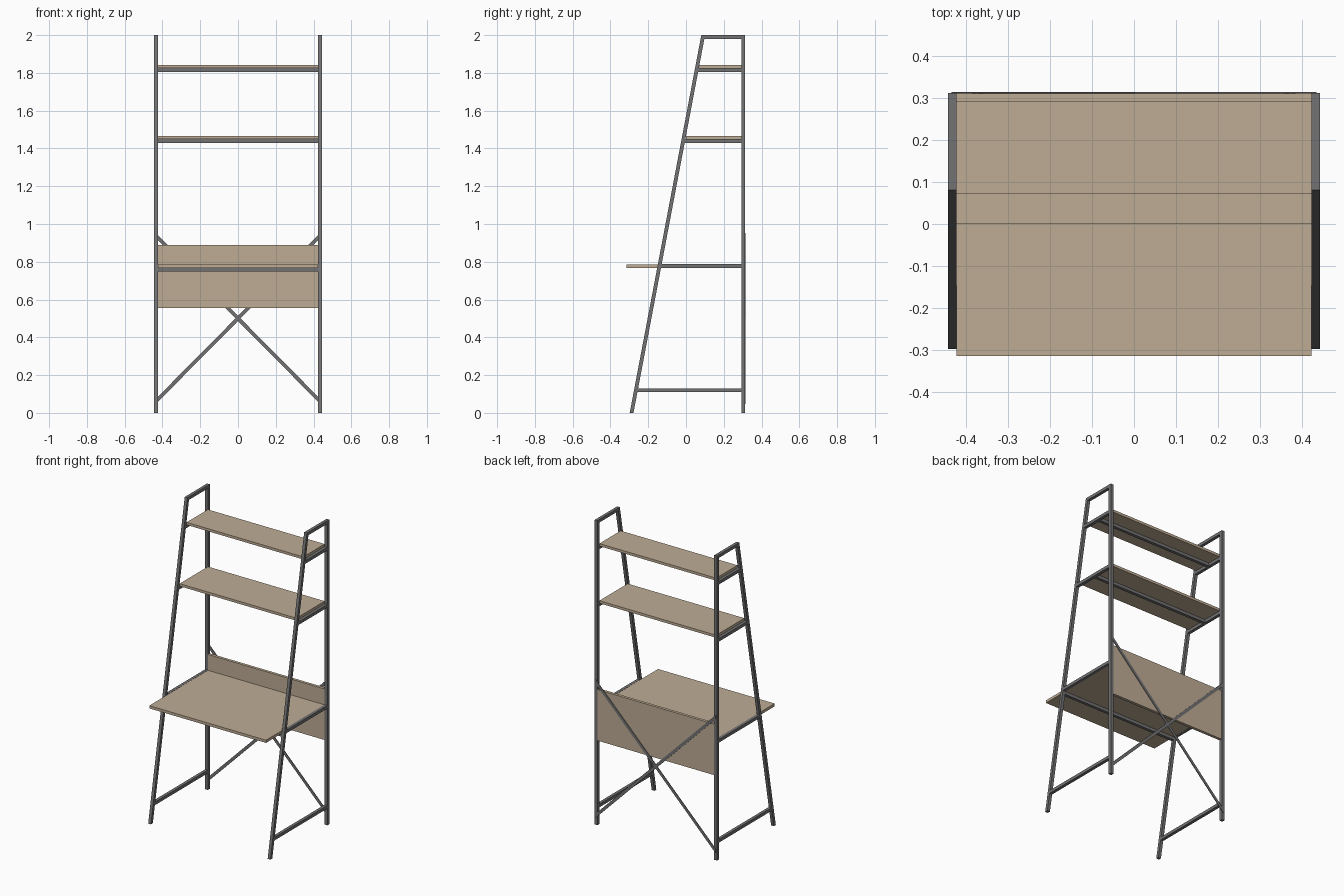
import bpy

if "Cube" in bpy.data.objects:
    bpy.data.objects.remove(bpy.data.objects["Cube"])

W = 0.444          # outer half width
T = 0.02           # tube size
XI = W - T         # inner half width
YB = 0.313         # back of the rear posts


def material(name, rgb):
    m = bpy.data.materials.new(name)
    m.diffuse_color = (*rgb, 1)
    m.use_nodes = True
    m.node_tree.nodes["Principled BSDF"].inputs["Base Color"].default_value = m.diffuse_color
    return m


metal = material("dark grey metal", (0.17, 0.17, 0.175))
wood = material("light wood", (0.52, 0.415, 0.30))


def solid(name, verts, mat):
    """Six-sided block: first four corners are one cap, last four the other."""
    faces = [(3, 2, 1, 0), (4, 5, 6, 7)]
    faces += [(i, (i + 1) % 4, (i + 1) % 4 + 4, i + 4) for i in range(4)]
    me = bpy.data.meshes.new(name)
    me.from_pydata(verts, [], faces)
    me.materials.append(mat)
    ob = bpy.data.objects.new(name, me)
    bpy.context.collection.objects.link(ob)
    return ob


def side_profile(name, pts, x0, x1, mat):
    """Extrude a (y, z) outline along x."""
    return solid(name, [(x, y, z) for x in (x0, x1) for y, z in pts], mat)


def box(name, x0, x1, y0, y1, z0, z1, mat):
    return side_profile(name, [(y0, z0), (y1, z0), (y1, z1), (y0, z1)], x0, x1, mat)


def leg_y(z):
    """Front face of the slanted leg at height z."""
    return -0.298 + 0.1895 * z


# Side frames
for side, x0, x1 in (("left", -W, -XI), ("right", XI, W)):
    box(side + "_rear_post", x0, x1, YB - T, YB, 0, 2, metal)
    side_profile(side + "_front_leg",
                 [(leg_y(0), 0), (leg_y(0) + T, 0), (leg_y(2) + T, 2), (leg_y(2), 2)],
                 x0, x1, metal)
    # rails between the leg and the post
    for part, z in (("foot_rail", 0.11), ("desk_rail", 0.767), ("middle_shelf_rail", 1.43),
                    ("upper_shelf_rail", 1.805), ("top_rail", 1.98)):
        side_profile(side + "_" + part,
                     [(leg_y(z) + T, z), (YB - T, z), (YB - T, z + T),
                      (leg_y(z + T) + T, z + T)], x0, x1, metal)

# Desk top with its cross bar between the front legs
box("desk_top", -XI, XI, -0.315, YB - T, 0.768, 0.786, wood)
box("desk_cross_bar", -XI, XI, leg_y(0.757), leg_y(0.757) + T, 0.748, 0.768, metal)

# Shelves, each on a central cross bar
for name, y0, z in (("middle_shelf", 0.0, 1.45), ("upper_shelf", 0.072, 1.825)):
    box(name, -XI, XI, y0, YB - T, z, z + 0.017, wood)
    mid = (y0 + YB - T) / 2
    box(name + "_cross_bar", -XI, XI, mid - T / 2, mid + T / 2, z - T, z, metal)

# Back panel
box("back_panel", -XI, XI, YB - T, YB - 0.001, 0.555, 0.89, wood)

# Crossed flat braces on the back
for name, s in (("brace_rising_right", 1), ("brace_rising_left", -1)):
    h = 0.0135
    pts = [(-0.436, 0.06 - h), (0.436, 0.94 - h), (0.436, 0.94 + h), (-0.436, 0.06 + h)]
    if s < 0:
        pts = [(-x, z) for x, z in reversed(pts)]
    solid(name, [(x, y, z) for y in (0.3155, 0.3115) for x, z in pts], metal)

# Consistent outward normals
import bmesh
for ob in bpy.context.collection.objects:
    bm = bmesh.new()
    bm.from_mesh(ob.data)
    bmesh.ops.recalc_face_normals(bm, faces=bm.faces)
    bm.to_mesh(ob.data)
    bm.free()
